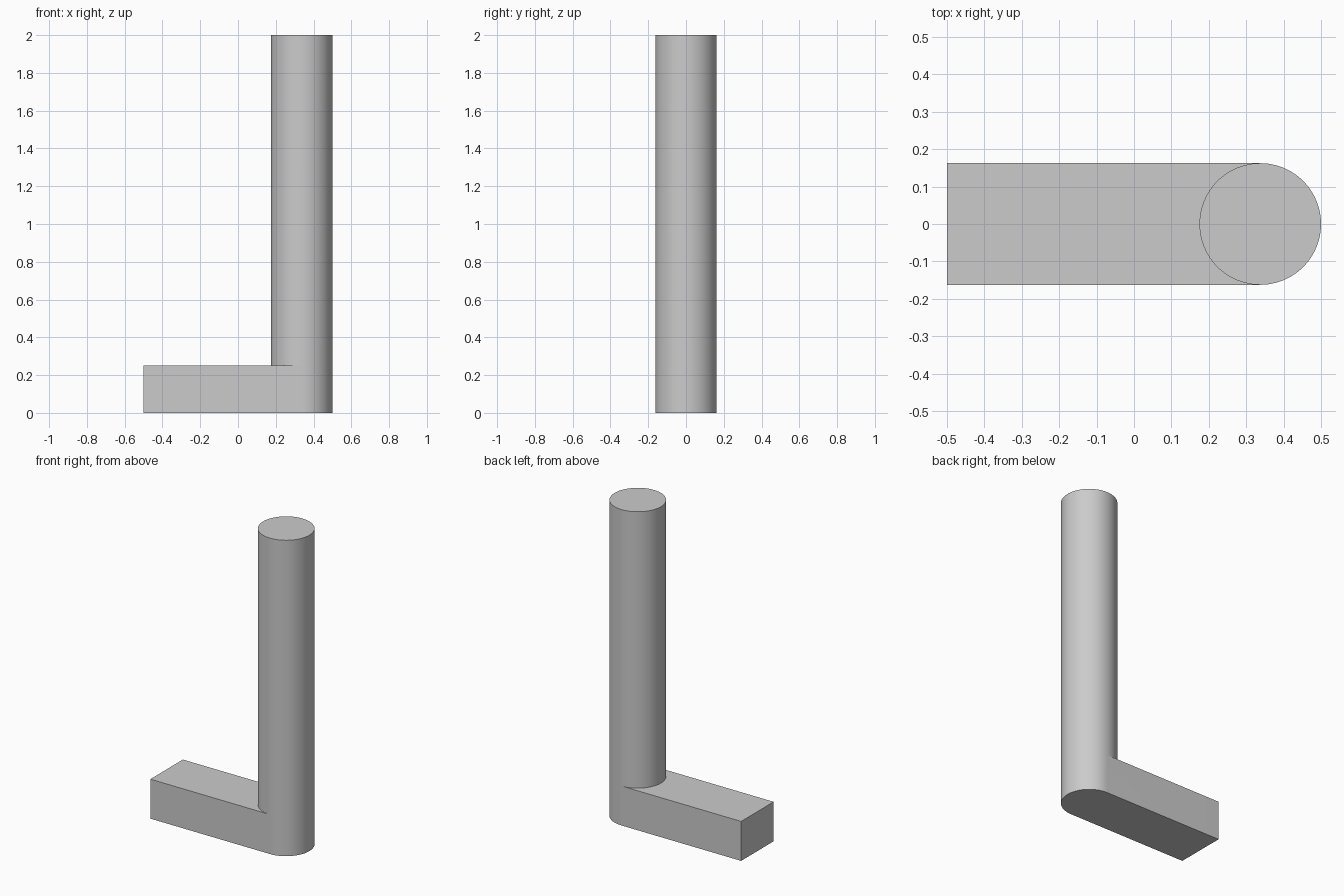
import bpy, bmesh, math

cube = bpy.data.objects.get("Cube")
if cube:
    bpy.data.objects.remove(cube, do_unlink=True)

RADIUS, POST_X, FOOT_X = 0.1625, 0.3375, -0.5
FOOT_TOP, POST_TOP = 0.25, 2.0
SIDES = 96
HALF = SIDES // 2

grey = bpy.data.materials.new("plain grey")
grey.use_nodes = True
colour = (0.6, 0.6, 0.6, 1)
grey.diffuse_color = colour
grey.node_tree.nodes["Principled BSDF"].inputs["Base Color"].default_value = colour

bm = bmesh.new()


def arc(z, first, last):
    """Points of the post's circle, counted from the front (-y) tangent."""
    points = []
    for i in range(first, last):
        a = -math.pi / 2 + math.tau * i / SIDES
        points.append(bm.verts.new((POST_X + RADIUS * math.cos(a),
                                    RADIUS * math.sin(a), z)))
    return points


def corners(z):
    return [bm.verts.new((FOOT_X, y, z)) for y in (RADIUS, -RADIUS)]


def wall(low, high, closed):
    """Strip of quads between two matching rows of points."""
    count = len(low)
    for i in range(count if closed else count - 1):
        j = (i + 1) % count
        bm.faces.new((low[i], low[j], high[j], high[i]))


# Foot: straight block with a round end that runs into the post
base = arc(0, 0, HALF + 1) + corners(0)
ring = arc(FOOT_TOP, 0, SIDES)
ends = corners(FOOT_TOP)
wall(base, ring[:HALF + 1] + ends, True)
bm.faces.new(base[::-1])
bm.faces.new(ends + [ring[0]] + ring[:HALF - 1:-1])

# Round post rising from the end of the foot
top = arc(POST_TOP, 0, SIDES)
wall(ring, top, True)
bm.faces.new(top)

bmesh.ops.recalc_face_normals(bm, faces=bm.faces[:])
mesh = bpy.data.meshes.new("post_with_foot")
bm.to_mesh(mesh)
bm.free()
mesh.materials.append(grey)
post = bpy.data.objects.new("post_with_foot", mesh)
bpy.context.collection.objects.link(post)

bpy.ops.object.select_all(action="DESELECT")
post.select_set(True)
bpy.context.view_layer.objects.active = post
bpy.ops.object.shade_smooth_by_angle(angle=math.radians(30))
